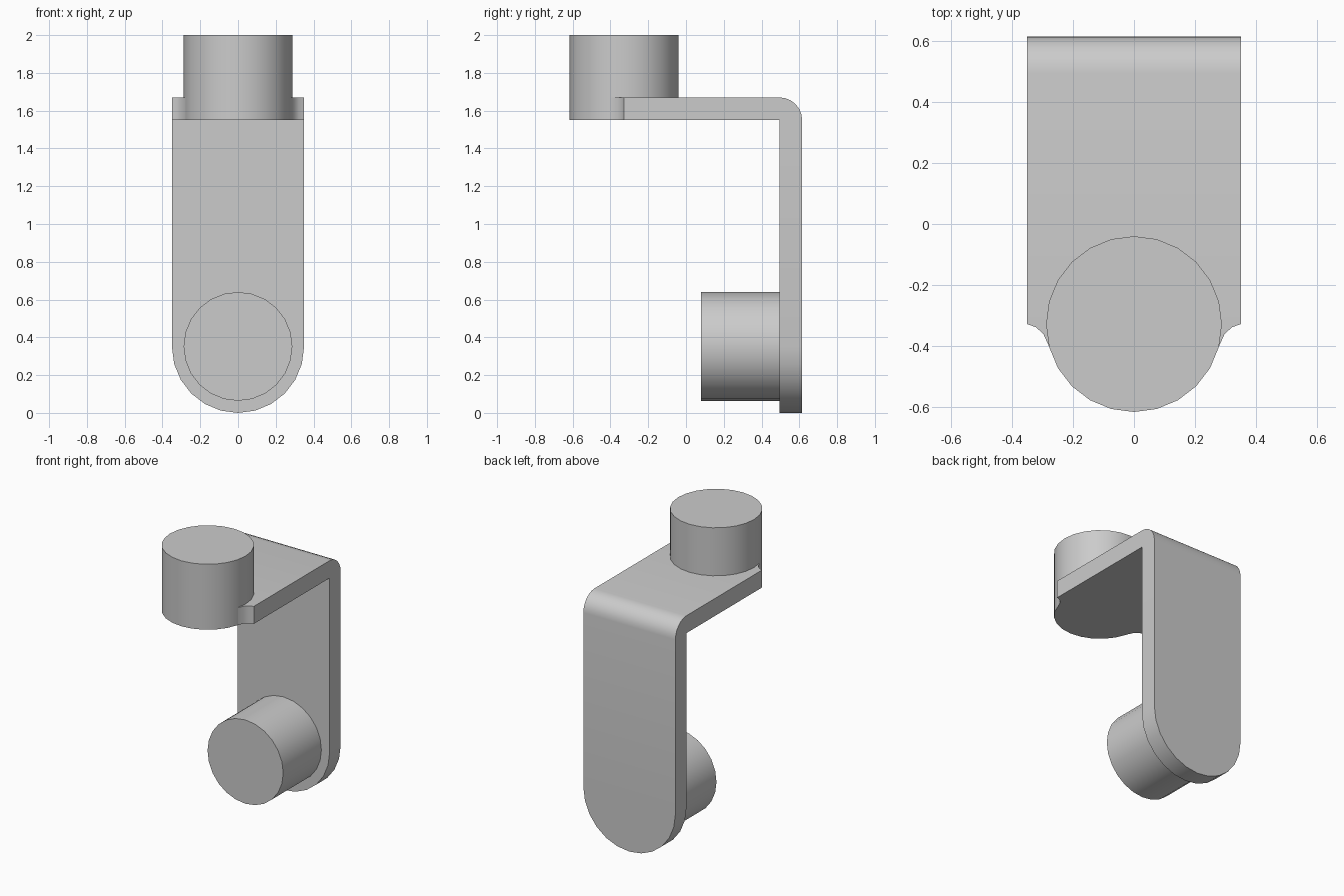
import bpy, bmesh
from math import sin, cos, pi, radians
from mathutils import Matrix, Vector

cube = bpy.data.objects.get("Cube")
if cube:
    bpy.data.objects.remove(cube, do_unlink=True)

grey = bpy.data.materials.new("plain grey")
grey.use_nodes = True
colour = (0.6, 0.6, 0.6, 1)
grey.diffuse_color = colour
grey.node_tree.nodes["Principled BSDF"].inputs["Base Color"].default_value = colour


def finish(bm, name):
    bmesh.ops.remove_doubles(bm, verts=bm.verts, dist=0.0005)
    bmesh.ops.recalc_face_normals(bm, faces=bm.faces)
    mesh = bpy.data.meshes.new(name)
    bm.to_mesh(mesh)
    bm.free()
    mesh.materials.append(grey)
    obj = bpy.data.objects.new(name, mesh)
    bpy.context.collection.objects.link(obj)
    bpy.ops.object.select_all(action='DESELECT')
    obj.select_set(True)
    bpy.context.view_layer.objects.active = obj
    bpy.ops.object.shade_smooth_by_angle(angle=radians(32))
    return obj


def peg(name, centre, length, turn):
    bm = bmesh.new()
    bmesh.ops.create_cone(bm, cap_ends=True, segments=24, radius1=0.288,
                          radius2=0.288, depth=length,
                          matrix=Matrix.Translation(centre) @ Matrix.Rotation(turn, 4, 'X'))
    return finish(bm, name)


# Bent strap: stations of (inner y, inner z, direction to outer side, half width)
HALF, THICK = 0.35, 0.12
INNER_Y, INNER_Z = 0.495, 1.55
STEPS = 6
stations = []
for i in range(STEPS + 1):          # rounded lower end
    a = i * pi / 2 / STEPS
    stations.append((INNER_Y, HALF - HALF * cos(a), 0, HALF * sin(a)))
for i in range(STEPS + 1):          # bend with a sharp inner corner
    stations.append((INNER_Y, INNER_Z, i * pi / 2 / STEPS, HALF))
for y, w in ((-0.328, 0.35), (-0.338, 0.322), (-0.36, 0.297), (-0.40, 0.279), (-0.41, 0.25)):
    stations.append((y, INNER_Z, pi / 2, w))   # arm and its curved tip

bm = bmesh.new()
rings = []
for y, z, a, w in stations:
    inner = Vector((0, y, z))
    outer = inner + Vector((0, cos(a), sin(a))) * THICK
    side = Vector((w, 0, 0))
    rings.append([bm.verts.new(p) for p in
                  (inner - side, inner + side, outer + side, outer - side)])
for r, s in zip(rings, rings[1:]):
    for k in range(4):
        n = (k + 1) % 4
        bm.faces.new((r[k], r[n], s[n], s[k]))
bm.faces.new(rings[0])
bm.faces.new(rings[-1])
bmesh.ops.dissolve_degenerate(bm, edges=bm.edges, dist=0.0005)
finish(bm, "bent_strap")

# Round pegs
peg("upper_peg", (0, -0.328, 1.775), 0.45, 0)
peg("lower_peg", (0, 0.2875, 0.352), 0.415, pi / 2)
